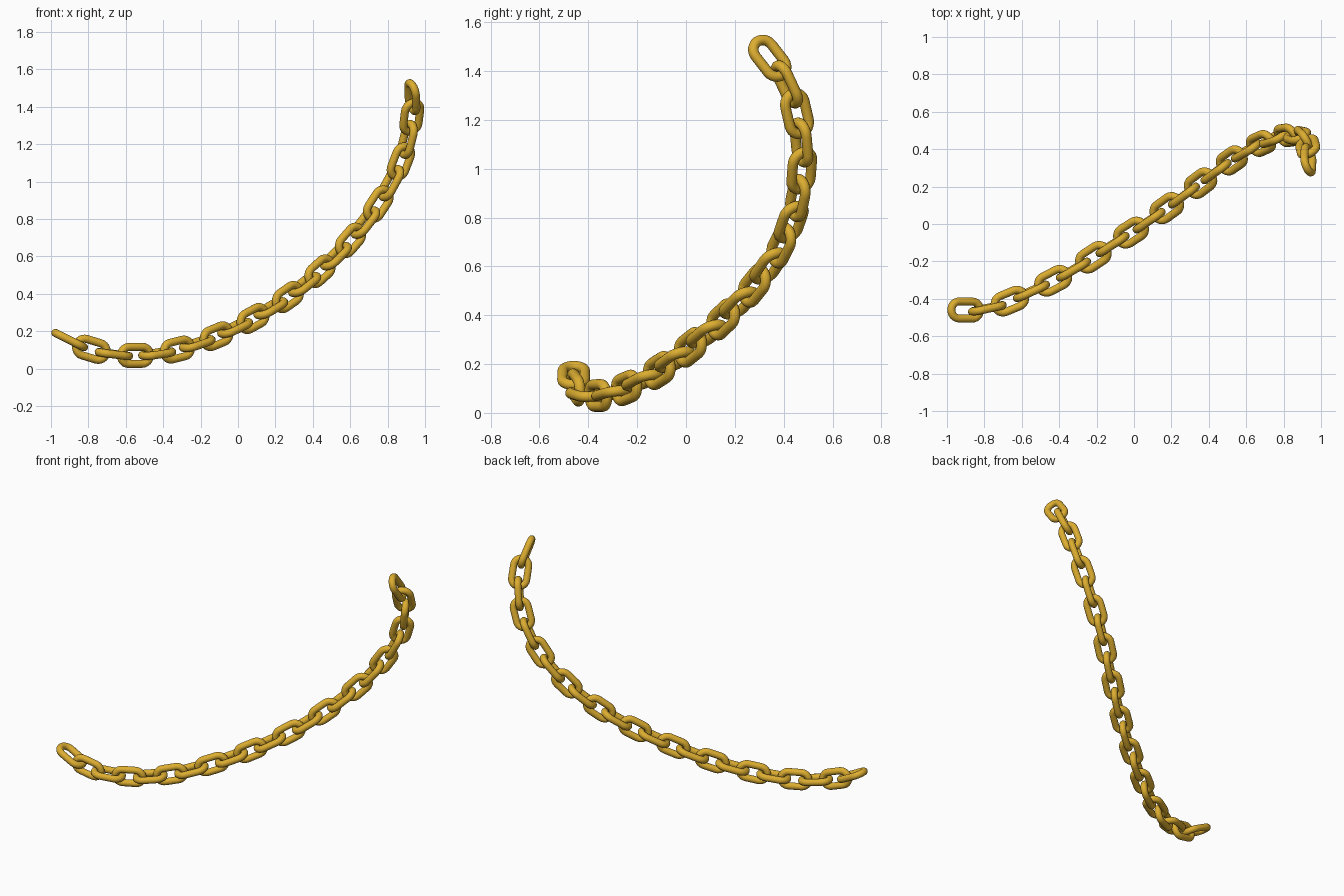
import bpy, bmesh, math
from mathutils import Vector, Matrix

if "Cube" in bpy.data.objects:
    bpy.data.objects.remove(bpy.data.objects["Cube"])

LINKS = 23
WIRE = 0.0215      # wire radius
BEND = 0.0455      # centreline radius of the rounded ends
HALF = 0.040       # half length of the straight sides

# Path the chain hangs along
PATH = [Vector(p) for p in [
    (-.90, -.46, .153), (-.788, -.452, .105), (-.548, -.36, .071),
    (-.32, -.242, .103), (-.118, -.112, .172), (.084, .02, .27),
    (.27, .154, .385), (.439, .28, .521), (.599, .389, .683),
    (.75, .458, .88), (.866, .474, 1.095), (.929, .413, 1.345),
    (.932, .343, 1.452)]]

gold = bpy.data.materials.new("gold")
gold.diffuse_color = (0.72, 0.42, 0.03, 1)
gold.use_nodes = True
gold.node_tree.nodes["Principled BSDF"].inputs["Base Color"].default_value = gold.diffuse_color


def link_mesh():
    """Round wire swept around a stadium; long axis X, width along Y."""
    path = []
    for end, start in ((1, -math.pi / 2), (-1, math.pi / 2)):
        for i in range(13):
            a = start + math.pi * i / 12
            out = Vector((math.cos(a), math.sin(a), 0))
            path.append((out * BEND + Vector((end * HALF, 0, 0)), out))
    bm = bmesh.new()
    rings = []
    for c, out in path:
        ring = []
        for j in range(16):
            a = 2 * math.pi * j / 16
            ring.append(bm.verts.new(
                c + WIRE * (math.cos(a) * out + Vector((0, 0, math.sin(a))))))
        rings.append(ring)
    for r, ring in enumerate(rings):
        nxt = rings[(r + 1) % len(rings)]
        for j in range(16):
            k = (j + 1) % 16
            bm.faces.new((ring[j], nxt[j], nxt[k], ring[k])).smooth = True
    bmesh.ops.recalc_face_normals(bm, faces=bm.faces)
    me = bpy.data.meshes.new("chain_link")
    bm.to_mesh(me)
    bm.free()
    me.materials.append(gold)
    return me


def spline(pts, steps=60):
    """Dense non-uniform Catmull-Rom samples."""
    n = len(pts)
    t = [0]
    for a, b in zip(pts, pts[1:]):
        t.append(t[-1] + (b - a).length)
    slope = [(pts[i + 1] - pts[i]) / (t[i + 1] - t[i]) for i in range(n - 1)]
    m = [None] * n
    for i in range(1, n - 1):
        h0, h1 = t[i] - t[i - 1], t[i + 1] - t[i]
        m[i] = (slope[i - 1] * h1 + slope[i] * h0) / (h0 + h1)
    m[0] = 2 * slope[0] - m[1]
    m[-1] = 2 * slope[-1] - m[-2]
    out = []
    for i in range(n - 1):
        h = t[i + 1] - t[i]
        for s in range(steps):
            u = s / steps
            out.append(pts[i] * (2*u**3 - 3*u*u + 1) + m[i] * h * (u**3 - 2*u*u + u)
                       + pts[i + 1] * (3*u*u - 2*u**3) + m[i + 1] * h * (u**3 - u*u))
    return out + [pts[-1]]


# Evenly spaced link centres with their directions
dense = spline(PATH)
dist = [0]
for a, b in zip(dense, dense[1:]):
    dist.append(dist[-1] + (b - a).length)
frames = []
for i in range(LINKS):
    want = dist[-1] * i / (LINKS - 1)
    k = min(range(len(dist)), key=lambda q: abs(dist[q] - want))
    lo, hi = max(k - 12, 0), min(k + 12, len(dense) - 1)
    frames.append((dense[k], (dense[hi] - dense[lo]).normalized()))

# Links, each turned a quarter from the one before, carried along without twist
mesh = link_mesh()
side = Vector((0, 1, 0))
for i, (pos, tan) in enumerate(frames):
    side = (side - tan * side.dot(tan)).normalized()
    up = tan.cross(side)
    y, z = (side, up) if i % 2 == 0 else (up, -side)
    ob = bpy.data.objects.new(f"chain_link_{i + 1:02d}", mesh)
    rot = Matrix((tan, y, z)).transposed().to_4x4()
    ob.matrix_world = Matrix.Translation(pos) @ rot
    bpy.context.collection.objects.link(ob)
